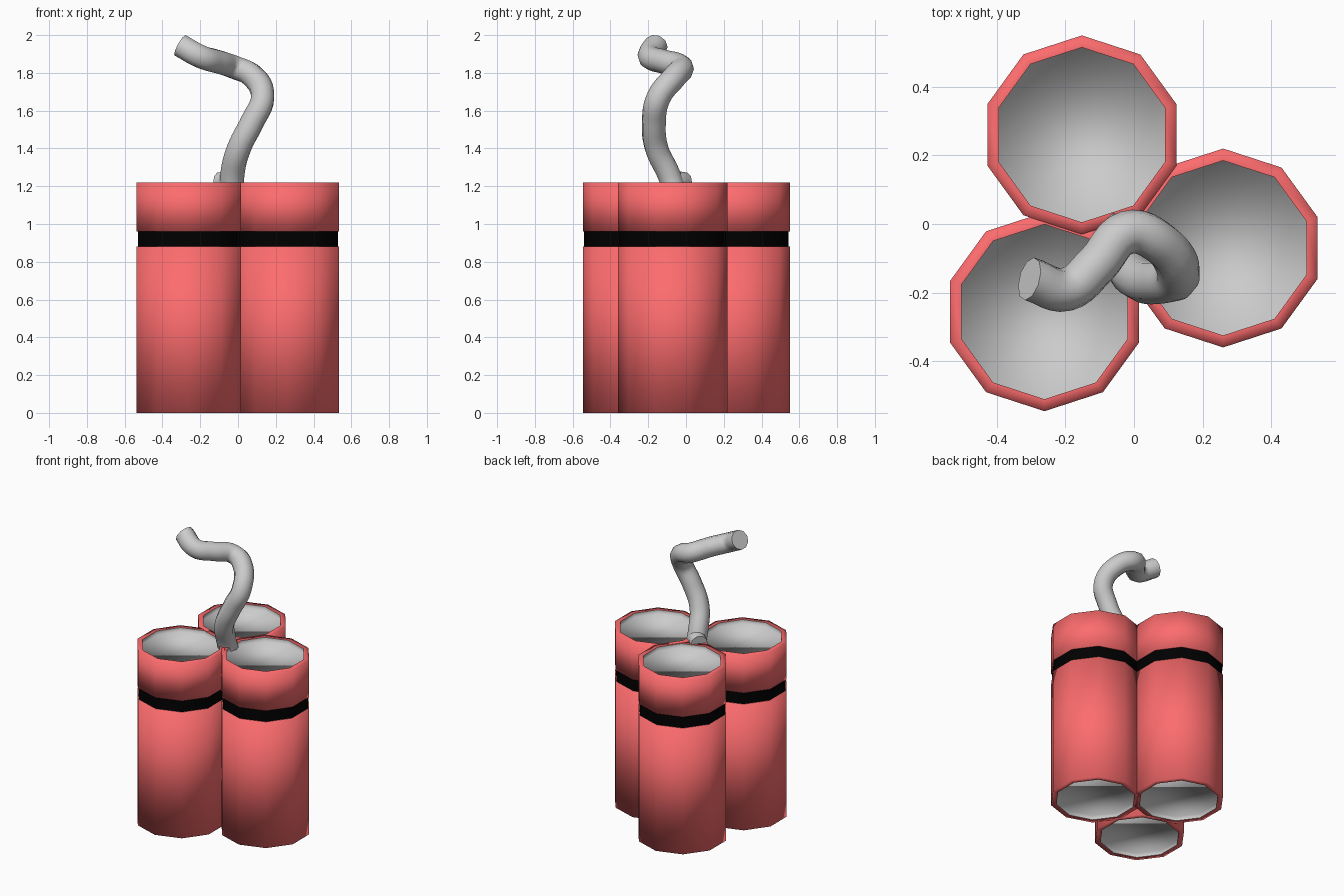
import bpy, bmesh
from math import cos, sin, radians

if "Cube" in bpy.data.objects:
    bpy.data.objects.remove(bpy.data.objects["Cube"])


def material(name, color):
    m = bpy.data.materials.new(name)
    m.diffuse_color = color
    m.use_nodes = True
    m.node_tree.nodes["Principled BSDF"].inputs["Base Color"].default_value = m.diffuse_color
    return m


red = material("red_paper", (0.98, 0.15, 0.155, 1))
black = material("black_tape", (0.0, 0.0, 0.0, 1))


def smooth(ob, angle):
    bpy.ops.object.select_all(action='DESELECT')
    bpy.context.view_layer.objects.active = ob
    ob.select_set(True)
    bpy.ops.object.shade_smooth_by_angle(angle=radians(angle))


def lathe(name, rings, center, mat=None, cap_end=False, flip=False):
    """Ten-sided turned shell from (radius, z) rings."""
    bm = bmesh.new()
    loops = []
    for r, z in rings:
        loops.append([bm.verts.new((r * cos(radians(18 + 36 * k)),
                                    r * sin(radians(18 + 36 * k)), z))
                      for k in range(10)])
    for a, b in zip(loops, loops[1:]):
        for k in range(10):
            n = (k + 1) % 10
            bm.faces.new((a[k], a[n], b[n], b[k]))
    if cap_end:
        bm.faces.new(loops[-1])
    if flip:
        bmesh.ops.reverse_faces(bm, faces=bm.faces[:])
    me = bpy.data.meshes.new(name)
    bm.to_mesh(me)
    bm.free()
    ob = bpy.data.objects.new(name, me)
    bpy.context.collection.objects.link(ob)
    ob.location = (*center, 0)
    if mat:
        me.materials.append(mat)
    smooth(ob, 120)


def tube(name, points, radius):
    """Capped round tube along a smooth path."""
    cu = bpy.data.curves.new(name, 'CURVE')
    cu.dimensions = '3D'
    cu.bevel_depth = radius
    cu.bevel_resolution = 3
    cu.resolution_u = 6
    cu.use_fill_caps = True
    sp = cu.splines.new('BEZIER')
    sp.bezier_points.add(len(points) - 1)
    for bp, p in zip(sp.bezier_points, points):
        bp.co = p
        bp.handle_left_type = bp.handle_right_type = 'AUTO'
    ob = bpy.data.objects.new(name, cu)
    bpy.context.collection.objects.link(ob)
    bpy.ops.object.select_all(action='DESELECT')
    bpy.context.view_layer.objects.active = ob
    ob.select_set(True)
    bpy.ops.object.convert(target='MESH')
    smooth(bpy.context.object, 50)


R, RI, RT, TOP, DEPTH = 0.29, 0.255, 0.283, 1.22, 0.03
for i, c in enumerate([(-0.152, 0.26), (0.26, -0.07), (-0.261, -0.256)], 1):
    # paper tube below and above the tape, with rims
    lathe(f"stick_body_{i}", [(RI, 0), (R, 0), (R, 0.88), (RT, 0.88)], c, red)
    lathe(f"stick_top_{i}", [(RT, 0.96), (R, 0.96), (R, TOP), (RI, TOP)], c, red)
    # tape band
    lathe(f"tape_band_{i}", [(RT, 0.88), (RT, 0.96)], c, black)
    # shallow recessed grey ends
    lathe(f"top_recess_{i}", [(RI, TOP), (RI, TOP - DEPTH)], c, None, True)
    lathe(f"bottom_recess_{i}", [(RI, 0), (RI, DEPTH)], c, None, True, True)

# curly fuse and its short bent root
tube("fuse", [(-0.03, -0.06, 1.17), (-0.03, -0.09, 1.26), (0.005, -0.155, 1.4),
              (0.075, -0.17, 1.54), (0.13, -0.145, 1.67), (0.075, -0.055, 1.785),
              (-0.02, -0.025, 1.83), (-0.11, -0.12, 1.86), (-0.195, -0.19, 1.885),
              (-0.305, -0.16, 1.945)], 0.064)
tube("fuse_root", [(-0.095, -0.01, 1.22), (-0.06, -0.04, 1.225), (-0.03, -0.08, 1.23)], 0.055)
